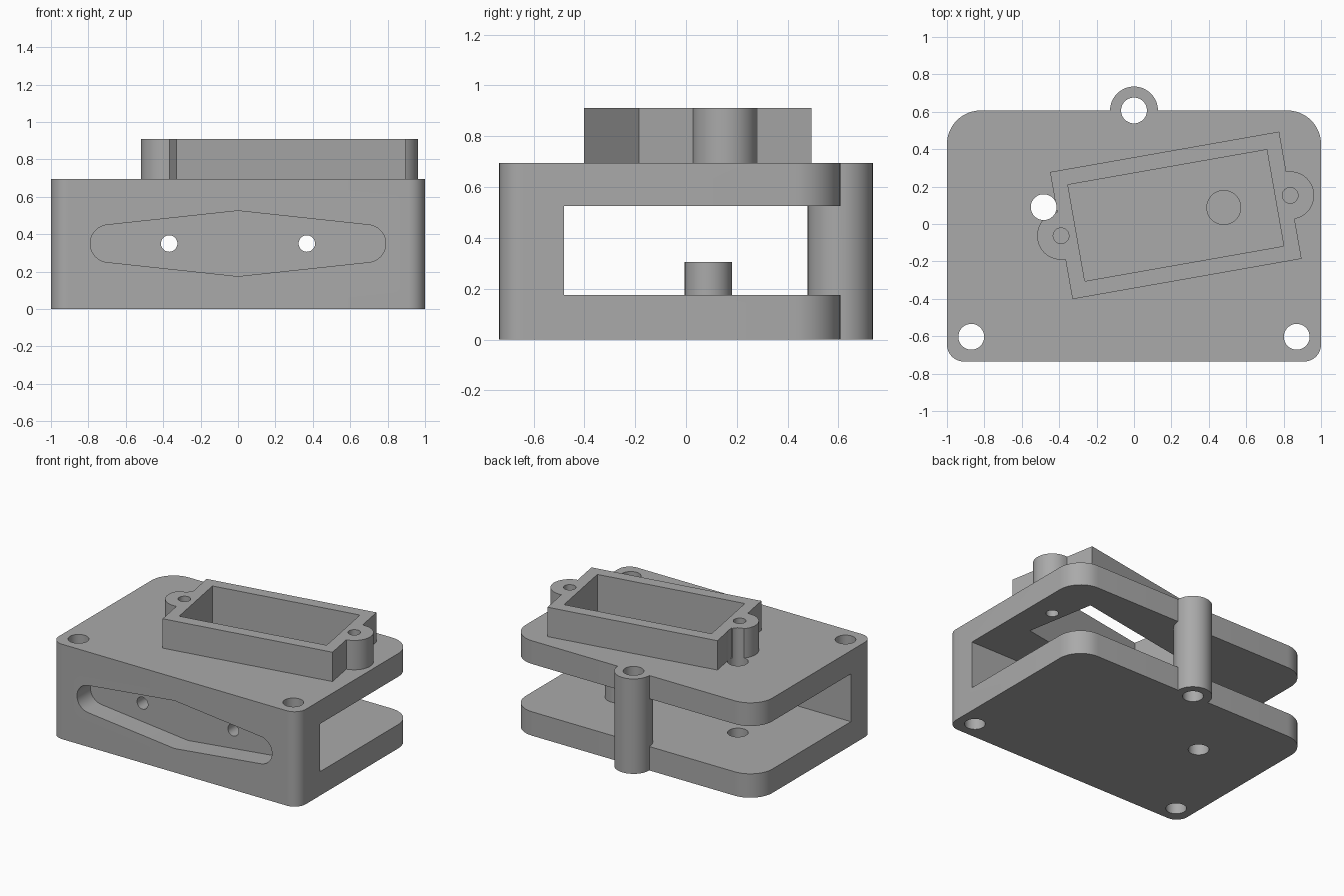
import bpy, bmesh, math
from mathutils import Matrix, Vector

cube = bpy.data.objects.get("Cube")
if cube:
    bpy.data.objects.remove(cube, do_unlink=True)

grey = bpy.data.materials.new("plain_grey")
grey.use_nodes = True
colour = (0.40, 0.40, 0.40, 1)
grey.diffuse_color = colour
grey.node_tree.nodes["Principled BSDF"].inputs["Base Color"].default_value = colour


def arc(cx, cy, r, start, end, n=12):
    """Points along an arc, angles in degrees."""
    angles = [math.radians(start + (end - start) * i / n) for i in range(n + 1)]
    return [(cx + r * math.cos(a), cy + r * math.sin(a)) for a in angles]


def prism(name, outline, low, high, matrix=Matrix()):
    """Extrude a closed outline from low to high."""
    bm = bmesh.new()
    face = bm.faces.new([bm.verts.new((x, y, low)) for x, y in outline])
    top = bmesh.ops.extrude_face_region(bm, geom=[face])["geom"]
    verts = [v for v in top if isinstance(v, bmesh.types.BMVert)]
    bmesh.ops.translate(bm, verts=verts, vec=(0, 0, high - low))
    bmesh.ops.recalc_face_normals(bm, faces=bm.faces)
    bm.transform(matrix)
    mesh = bpy.data.meshes.new(name)
    bm.to_mesh(mesh)
    bm.free()
    mesh.materials.append(grey)
    obj = bpy.data.objects.new(name, mesh)
    bpy.context.collection.objects.link(obj)
    return obj


def cylinder(name, x, y, r, low, high, matrix=Matrix()):
    return prism(name, arc(x, y, r, 0, 360, 48)[:-1], low, high, matrix)


def rectangle(w, h):
    return [(-w / 2, -h / 2), (w / 2, -h / 2), (w / 2, h / 2), (-w / 2, h / 2)]


def combine(target, other, operation):
    """Apply a boolean and discard the second solid."""
    mod = target.modifiers.new("combine", "BOOLEAN")
    mod.object, mod.operation, mod.solver = other, operation, "EXACT"
    bpy.context.view_layer.update()
    graph = bpy.context.evaluated_depsgraph_get()
    result = bpy.data.meshes.new_from_object(target.evaluated_get(graph))
    target.modifiers.remove(mod)
    target.data = result
    bpy.data.objects.remove(other, do_unlink=True)


HEIGHT, TOP, BACK, FRONT = 0.695, 0.91, 0.607, -0.735
FLOOR, CEILING = 0.175, 0.525

# Main block: tight front corners, wide back corners
small, wide = 0.09, 0.18
outline = (arc(-1 + small, FRONT + small, small, 180, 270)
           + arc(1 - small, FRONT + small, small, 270, 360)
           + arc(1 - wide, BACK - wide, wide, 0, 90)
           + arc(-1 + wide, BACK - wide, wide, 90, 180))
housing = prism("housing", outline, 0, HEIGHT)

# Open slot between the two plates
slot = prism("slot_cutter", rectangle(3, 2), FLOOR, CEILING,
             Matrix.Translation((0, -0.48 + 1, 0)))
combine(housing, slot, "DIFFERENCE")

# Rear post
combine(housing, cylinder("post", 0, BACK, 0.128, 0, HEIGHT), "UNION")

# Tilted frame with a screw ear at each end
tilt = Matrix.Translation((0.2235, 0.046, 0)) @ Matrix.Rotation(math.radians(10), 4, "Z")
ears = [(-0.39, -0.063, 1), (0.835, 0.153, -1)]
combine(housing, prism("frame", rectangle(1.244, 0.69), HEIGHT - 0.05, TOP, tilt), "UNION")
for x, y, inward in ears:
    start = 90 if inward > 0 else -90
    shape = (arc(x, y, 0.128, start, start + 180, 24)
             + arc(x + inward * 0.04, y, 0.128, start + 180, start + 360, 24))
    combine(housing, prism("ear", shape, HEIGHT - 0.04, TOP), "UNION")

# Window through the frame and upper plate
window = prism("window_cutter", rectangle(1.08, 0.523), 0.4, 1, tilt)
combine(housing, window, "DIFFERENCE")

# Peg on the lower plate
combine(housing, cylinder("peg", 0.48, 0.088, 0.093, FLOOR - 0.05, 0.305), "UNION")

# Vertical through holes, and screw holes in the ears
for x, y in [(-0.87, -0.603), (0.87, -0.603), (0, BACK), (-0.483, 0.09)]:
    combine(housing, cylinder("hole_cutter", x, y, 0.069, -1, 2), "DIFFERENCE")
for x, y, inward in ears:
    combine(housing, cylinder("screw_cutter", x, y, 0.042, 0.4, 2), "DIFFERENCE")

# Front recess and its two holes, drawn upright and facing forward
upright = Matrix.Translation((0, 0, 0.35)) @ Matrix.Rotation(math.pi / 2, 4, "X")
recess = (arc(0.69, 0, 0.1, -84, 84, 24) + [(0, CEILING - 0.35)]
          + arc(-0.69, 0, 0.1, 96, 264, 24) + [(0, FLOOR - 0.35)])
combine(housing, prism("recess_cutter", recess, 0.58, 1, upright), "DIFFERENCE")
for side in (-1, 1):
    combine(housing, cylinder("bore_cutter", side * 0.368, 0, 0.044, 0.4, 1, upright),
            "DIFFERENCE")

# Smooth the rounded walls and keep the edges crisp
bpy.ops.object.select_all(action="DESELECT")
housing.select_set(True)
bpy.context.view_layer.objects.active = housing
bpy.ops.object.shade_smooth_by_angle(angle=math.radians(30))
